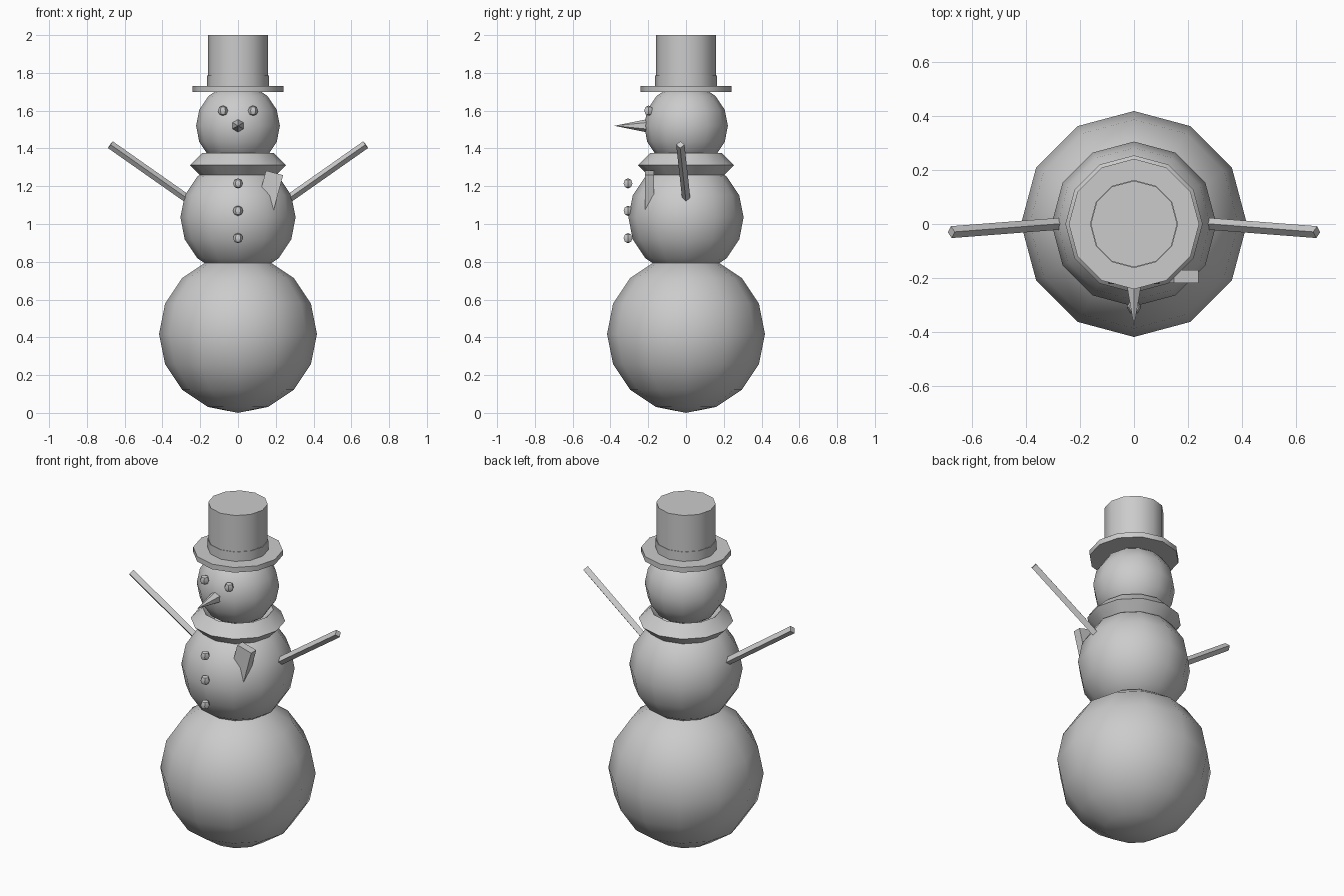
import bpy, math
from mathutils import Vector, Matrix

cube = bpy.data.objects.get("Cube")
if cube:
    bpy.data.objects.remove(cube, do_unlink=True)

grey = bpy.data.materials.new("plain_grey")
grey.use_nodes = True
COLOUR = (0.6, 0.6, 0.6, 1)
grey.diffuse_color = COLOUR
grey.node_tree.nodes["Principled BSDF"].inputs["Base Color"].default_value = COLOUR


def finish(name, angle=40):
    ob = bpy.context.object
    ob.name = name
    ob.data.materials.append(grey)
    bpy.ops.object.shade_smooth_by_angle(angle=math.radians(angle))
    return ob


def ball(name, r, loc, segments=12, rings=8):
    bpy.ops.mesh.primitive_uv_sphere_add(segments=segments, ring_count=rings,
                                         radius=r, location=loc)
    # put a corner on the front axis
    bpy.context.object.rotation_euler.z = math.radians(90)
    return finish(name)


def drum(name, r, bottom, top):
    bpy.ops.mesh.primitive_cylinder_add(vertices=12, radius=r, depth=top - bottom,
                                        location=(0, 0, (bottom + top) / 2))
    return finish(name)


# Three stacked snowballs
ball("lower_body", 0.418, (0, 0, 0.418))
ball("upper_body", 0.305, (0, 0, 1.035))
ball("head", 0.222, (0, 0, 1.52))

# Top hat
drum("hat_brim", 0.241, 1.70, 1.73)
drum("hat_crown", 0.16, 1.72, 2.0)
drum("hat_band", 0.163, 1.73, 1.785)

# Scarf ring with a diamond section, and its hanging tail
bpy.ops.mesh.primitive_torus_add(major_radius=0.19, minor_radius=0.064, major_segments=12,
                                 minor_segments=4, location=(0, 0, 1.312))
finish("scarf_ring")
bpy.ops.mesh.primitive_cube_add(size=1)
tail = finish("scarf_tail")
turn = Matrix.Rotation(math.radians(15), 4, 'Y')
tail.matrix_world = (Matrix.Translation((0.161, -0.194, 1.15)) @ turn
                     @ Matrix.Diagonal((0.094, 0.047, 0.25, 1)))

# Eyes and coat buttons
for side, x in (("left", 0.08), ("right", -0.08)):
    ball(side + "_eye", 0.027, (x, -0.198, 1.6), 6, 4)
for i, z in enumerate((1.215, 1.07, 0.925)):
    ball(f"button_{i + 1}", 0.027, (0, -0.307, z), 6, 4)

# Carrot nose pointing forward
bpy.ops.mesh.primitive_cone_add(vertices=6, radius1=0.036, radius2=0, depth=0.18,
                                location=(0, -0.29, 1.52), rotation=(math.radians(90), 0, 0))
finish("nose")

# Twig arms, square in section with an edge on top
for side, s in (("left", 1), ("right", -1)):
    start, tip = Vector((0.22 * s, 0.005, 1.10)), Vector((0.676 * s, -0.03, 1.42))
    bpy.ops.mesh.primitive_cylinder_add(vertices=4, radius=0.022, depth=(tip - start).length,
                                        location=(start + tip) / 2)
    bpy.context.object.rotation_euler = (tip - start).to_track_quat('Z', 'Y').to_euler()
    finish(side + "_arm")
